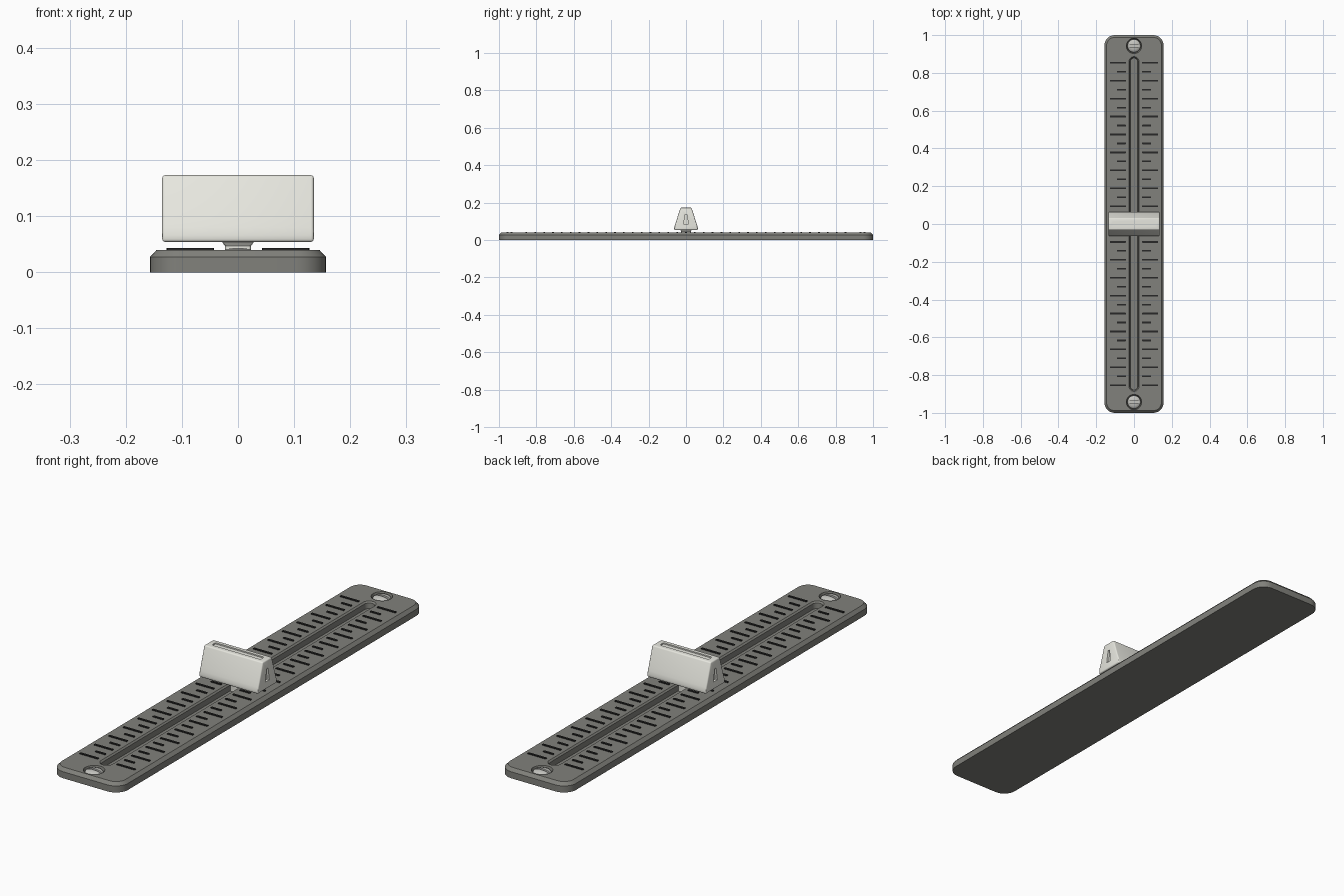
import bpy, bmesh, math

if "Cube" in bpy.data.objects:
    bpy.data.objects.remove(bpy.data.objects["Cube"])


def material(name, rgb):
    m = bpy.data.materials.new(name)
    m.diffuse_color = (*rgb, 1)
    m.use_nodes = True
    m.node_tree.nodes["Principled BSDF"].inputs["Base Color"].default_value = m.diffuse_color
    return m


PLATE = material("dark_grey", (0.22, 0.22, 0.20))
INK = material("black", (0.02, 0.02, 0.02))
CREAM = material("cream", (0.80, 0.80, 0.74))
STEEL = material("steel", (0.55, 0.55, 0.52))


def finish(name, bm, mat):
    bmesh.ops.recalc_face_normals(bm, faces=bm.faces)
    mesh = bpy.data.meshes.new(name)
    bm.to_mesh(mesh)
    bm.free()
    ob = bpy.data.objects.new(name, mesh)
    bpy.context.collection.objects.link(ob)
    if mat:
        mesh.materials.append(mat)
    return ob


def activate(ob):
    bpy.ops.object.select_all(action='DESELECT')
    ob.select_set(True)
    bpy.context.view_layer.objects.active = ob


def smooth(ob, angle=30):
    activate(ob)
    bpy.ops.object.shade_smooth_by_angle(angle=math.radians(angle))


def bevel(ob, width, segments=2):
    activate(ob)
    m = ob.modifiers.new("bevel", 'BEVEL')
    m.width, m.segments, m.limit_method = width, segments, 'ANGLE'
    bpy.ops.object.modifier_apply(modifier=m.name)


def loft(name, sections, mat=None, x=0, y=0, seg=8):
    """Stack of rounded rectangles, each (half x, half y, corner radius, z)."""
    bm = bmesh.new()
    rings = []
    for hx, hy, r, z in sections:
        ring = []
        for q, (sx, sy) in enumerate([(1, 1), (-1, 1), (-1, -1), (1, -1)]):
            for i in range(seg + 1):
                a = (q + i / seg) * math.pi / 2
                ring.append(bm.verts.new((x + sx * (hx - r) + r * math.cos(a),
                                          y + sy * (hy - r) + r * math.sin(a), z)))
        rings.append(ring)
    n = len(rings[0])
    for a, b in zip(rings, rings[1:]):
        for i in range(n):
            bm.faces.new((a[i], a[(i + 1) % n], b[(i + 1) % n], b[i]))
    bm.faces.new(rings[0][::-1])
    bm.faces.new(rings[-1])
    bmesh.ops.remove_doubles(bm, verts=bm.verts, dist=1e-6)
    return finish(name, bm, mat)


def prism(name, profile, x0, x1, mat=None):
    """Extrude a (y, z) profile along x."""
    bm = bmesh.new()
    a = [bm.verts.new((x0, y, z)) for y, z in profile]
    b = [bm.verts.new((x1, y, z)) for y, z in profile]
    n = len(a)
    for i in range(n):
        bm.faces.new((a[i], a[(i + 1) % n], b[(i + 1) % n], b[i]))
    bm.faces.new(a[::-1])
    bm.faces.new(b)
    return finish(name, bm, mat)


def cut(ob, cutter):
    cutter.hide_render = True
    activate(ob)
    m = ob.modifiers.new("cut", 'BOOLEAN')
    m.operation, m.solver, m.object = 'DIFFERENCE', 'EXACT', cutter
    bpy.ops.object.modifier_apply(modifier=m.name)
    bpy.data.objects.remove(cutter)


# face plate with chamfered rim, slider slot and screw recesses
plate = loft("face_plate", [(0.157, 1, 0.055, 0), (0.157, 1, 0.055, 0.027),
                            (0.145, 0.988, 0.043, 0.04)], PLATE)
cut(plate, loft("slot_cutter", [(0.019, 0.878, 0.019, 0.012), (0.021, 0.88, 0.021, 0.034),
                                (0.028, 0.887, 0.028, 0.041)]))
for s in (1, -1):
    cut(plate, loft("screw_cutter", [(0.036, 0.036, 0.036, 0.02),
                                     (0.041, 0.041, 0.041, 0.041)], y=s * 0.943))
smooth(plate)

# domed slotted screws
for s, tag in ((1, "back"), (-1, "front")):
    dome = [(r, r, r, z) for r, z in ((0.035, 0.015), (0.035, 0.032), (0.031, 0.037),
                                      (0.022, 0.041), (0.010, 0.043))]
    screw = loft("screw_" + tag, dome, STEEL, y=s * 0.943)
    cut(screw, loft("groove_cutter", [(0.05, 0.005, 0.001, 0.032),
                                      (0.05, 0.005, 0.001, 0.06)], y=s * 0.943, seg=1))
    smooth(screw, 40)

# scale marks: alternating long and short on both sides of the slot
for i in range(37):
    y = 0.853 - i * 0.0474
    outer = 0.127 if i % 2 == 0 else 0.09
    h = (outer - 0.043) / 2
    for s, tag in ((1, "right"), (-1, "left")):
        loft(f"scale_mark_{tag}_{i + 1}", [(h, 0.0045, 0.001, 0.038), (h, 0.0045, 0.001, 0.0435)],
             INK, x=s * (0.043 + h), y=y, seg=1)

# stem joining the knob to the slot
smooth(loft("slider_stem", [(0.019, 0.026, 0.004, 0.012), (0.019, 0.026, 0.004, 0.034),
                            (0.023, 0.026, 0.004, 0.040), (0.023, 0.026, 0.004, 0.047),
                            (0.028, 0.030, 0.004, 0.053), (0.028, 0.030, 0.004, 0.06)],
            CREAM, seg=3))

# knob: tapered bar with top groove and triangular end recesses
half = [(0.063, 0.054), (0.063, 0.066), (0.060, 0.080), (0.054, 0.096), (0.030, 0.173)]
knob = prism("slider_knob", half + [(-y, z) for y, z in reversed(half)], -0.135, 0.135, CREAM)
bevel(knob, 0.005, 3)
cut(knob, loft("top_cutter", [(0.112, 0.012, 0.006, 0.168), (0.112, 0.012, 0.006, 0.18)], seg=4))
for s in (1, -1):
    cut(knob, prism("end_cutter", [(-0.013, 0.085), (0.013, 0.085), (0.004, 0.138), (-0.004, 0.138)],
                    *sorted((s * 0.125, s * 0.15))))
smooth(knob)
